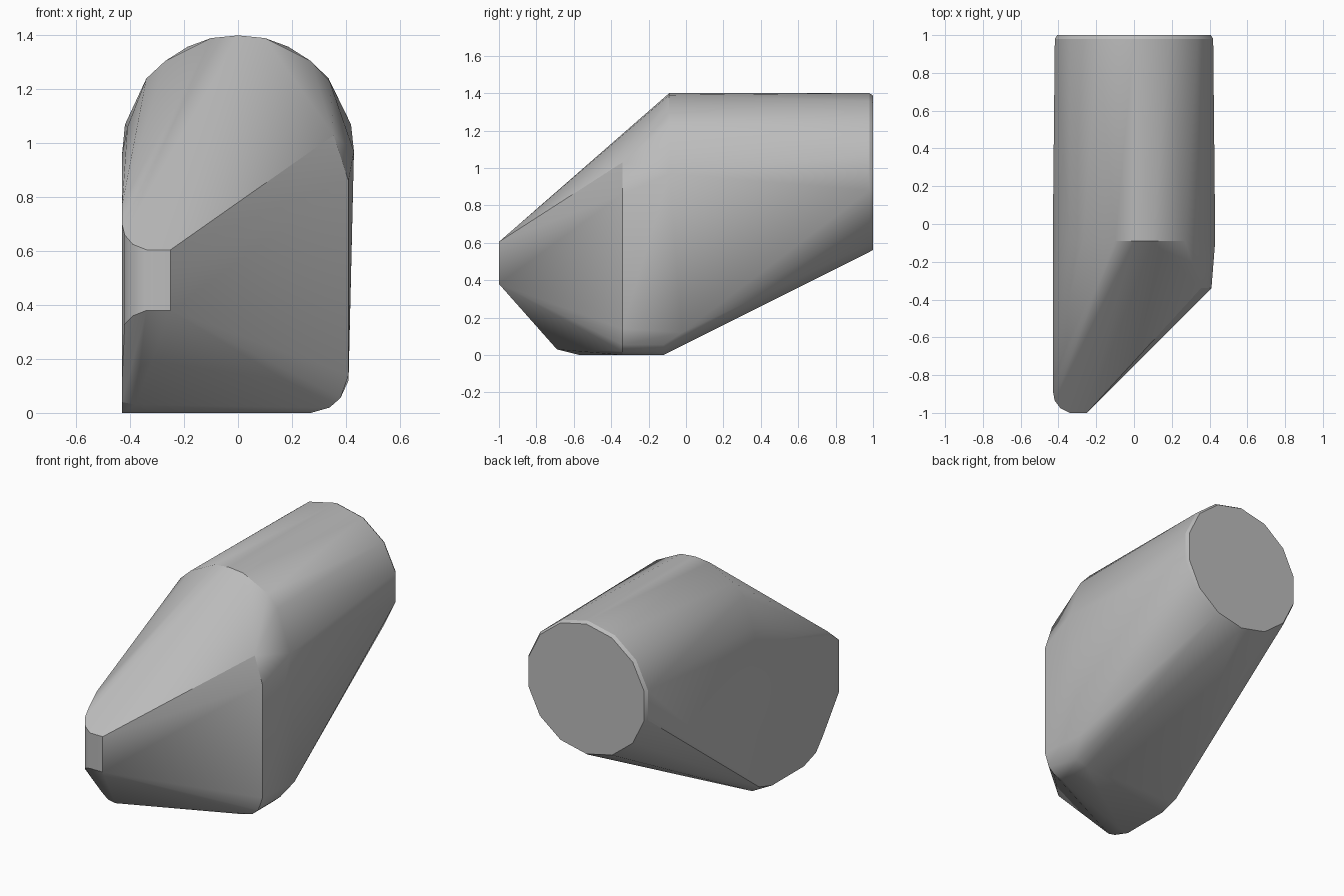
import bpy
import bmesh
from math import cos, sin, pi, radians

default_cube = bpy.data.objects.get("Cube")
if default_cube:
    bpy.data.objects.remove(default_cube, do_unlink=True)

# One plain grey for the whole body
grey = bpy.data.materials.new("plain grey")
grey.use_nodes = True
colour = (0.5, 0.5, 0.5, 1.0)
grey.diffuse_color = colour
grey.node_tree.nodes["Principled BSDF"].inputs["Base Color"].default_value = colour

points = []


def section(y, outline):
    """Add outline points, given as (x, z), on the plane at depth y."""
    points.extend((x, y, z) for x, z in outline)


def upright(x, y, bottom, top):
    """Add the two ends of a vertical edge."""
    points.extend([(x, y, bottom), (x, y, top)])


# Round rear end with a narrow bevel around its flat cap
def rear_ring(y, size, sides=14):
    angles = [pi / 2 + 2 * pi * i / sides for i in range(sides)]
    section(y, [(0.43 * size * cos(a), 0.975 + 0.425 * size * sin(a)) for a in angles])


rear_ring(0.98, 1.0)
rear_ring(1.0, 0.97)

# Rounded roof where the barrel meets the sloping nose
roof = [(0, 1.4), (0.1, 1.39), (0.27, 1.305)]
section(-0.09, roof + [(-x, z) for x, z in roof])
section(-0.09, [(-0.34, 1.24), (-0.41, 1.06), (-0.43, 0.96), (0.34, 1.23), (0.43, 0.97)])

# Upright corner on the left side, rounded into the floor
floor_corner = [(0.38, 0.055), (0.34, 0.02), (0.27, 0)]
section(-0.34, [(0.355, 1.03), (0.41, 0.86), (0.41, 0.14)] + floor_corner)
section(-0.12, floor_corner + [(-0.38, 0), (-0.43, 0.04)])
points.append((0.41, -0.02, 0.12))

# Narrow front plate, curving back into the flat right side
upright(-0.25, -1.0, 0.38, 0.605)
upright(-0.34, -1.0, 0.38, 0.605)
upright(-0.39, -0.975, 0.36, 0.625)
upright(-0.42, -0.935, 0.33, 0.66)
upright(-0.43, -0.88, 0.3, 0.7)
points.append((-0.43, -0.8, 0.77))

# Rounded chin under the front plate and the right edge of the floor
section(-0.76, [(-0.43, 0.12)])
section(-0.69, [(-0.43, 0.04), (-0.38, 0.03)])
section(-0.57, [(-0.43, 0), (-0.38, 0)])
section(-0.25, [(-0.43, 0)])

# Wrap all sections in one convex skin
bm = bmesh.new()
for point in points:
    bm.verts.new(point)
hull = bmesh.ops.convex_hull(bm, input=bm.verts[:])
unused = {item for key in ("geom_interior", "geom_unused") for item in hull[key]}
bmesh.ops.delete(
    bm,
    geom=[item for item in unused if isinstance(item, bmesh.types.BMVert) and item.is_valid],
    context="VERTS",
)
bmesh.ops.dissolve_limit(bm, angle_limit=radians(1), verts=bm.verts[:], edges=bm.edges[:])
bmesh.ops.recalc_face_normals(bm, faces=bm.faces[:])

mesh = bpy.data.meshes.new("body")
bm.to_mesh(mesh)
bm.free()
mesh.materials.append(grey)
body = bpy.data.objects.new("body", mesh)
bpy.context.collection.objects.link(body)

# Soft barrel, crisp nose edges
bpy.ops.object.select_all(action="DESELECT")
body.select_set(True)
bpy.context.view_layer.objects.active = body
bpy.ops.object.shade_smooth_by_angle(angle=radians(30))
